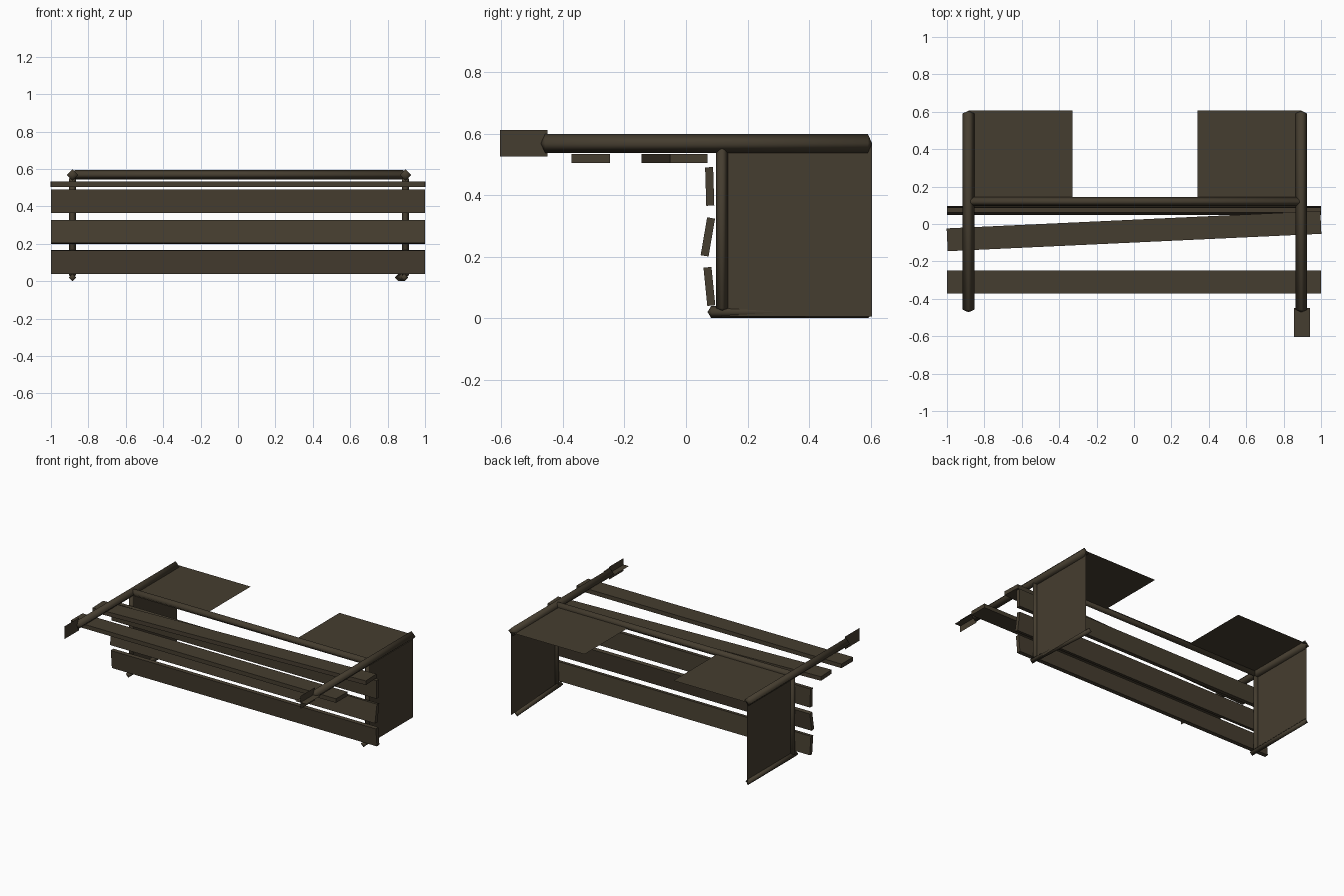
import bpy, bmesh, math
from mathutils import Vector, Euler

if "Cube" in bpy.data.objects:
    bpy.data.objects.remove(bpy.data.objects["Cube"])

wood = bpy.data.materials.new("dark_weathered_brown")
wood.diffuse_color = (0.060, 0.047, 0.029, 1)
wood.use_nodes = True
wood.node_tree.nodes["Principled BSDF"].inputs["Base Color"].default_value = wood.diffuse_color


def make(name, bm, smooth=False):
    bmesh.ops.recalc_face_normals(bm, faces=bm.faces)
    me = bpy.data.meshes.new(name)
    bm.to_mesh(me)
    bm.free()
    me.materials.append(wood)
    for p in me.polygons:
        p.use_smooth = smooth
    ob = bpy.data.objects.new(name, me)
    bpy.context.collection.objects.link(ob)
    return ob


def plank(name, loc, size, rot=(0, 0, 0)):
    bm = bmesh.new()
    bmesh.ops.create_cube(bm, size=1)
    bmesh.ops.scale(bm, vec=size, verts=bm.verts)
    ob = make(name, bm)
    ob.location = loc
    ob.rotation_euler = Euler(rot)
    return ob


def pole(name, a, b, r, tip=0.012):
    """Four-sided pole standing on its edge, with shallow pointed ends."""
    a, b = Vector(a), Vector(b)
    d = (b - a).normalized()
    ref = Vector((0, 1, 0)) if abs(d.z) > 0.9 else Vector((0, 0, 1))
    side = d.cross(ref).normalized()
    up = side.cross(d)
    bm = bmesh.new()
    rings = [[bm.verts.new(c + o * r) for o in (side, up, -side, -up)]
             for c in (a + d * tip, b - d * tip)]
    ends = [bm.verts.new(a), bm.verts.new(b)]
    for i in range(4):
        j = (i + 1) % 4
        bm.faces.new((rings[0][i], rings[0][j], rings[1][j], rings[1][i]))
        for ring, e in zip(rings, ends):
            bm.faces.new((ring[i], ring[j], e))
    return make(name, bm, True)


def sheet(name, corners):
    bm = bmesh.new()
    bm.faces.new([bm.verts.new(c) for c in corners])
    return make(name, bm)


# seat planks, the inner one knocked askew
plank("seat_plank_outer", (0, -0.31, 0.519), (2, 0.125, 0.028))
plank("seat_plank_askew", (0, -0.038, 0.519), (2, 0.122, 0.028), (0, 0, 0.0465))

# upright planks, each tilted a little
for i, (y, z, tilt) in enumerate([(0.076, 0.103, 0.10), (0.071, 0.264, -0.17), (0.077, 0.428, 0.03)]):
    plank(f"upright_plank_{i + 1}", (0, y, z), (2, 0.026, 0.125), (tilt, 0, 0))

# end frames: long top pole, post, foot pole and thin side and top sheets
for label, x, foot_back, inner in (("left", -0.885, -0.885, -0.33), ("right", 0.895, 0.858, 0.34)):
    pole(f"{label}_top_pole", (x, -0.472, 0.568), (x, 0.605, 0.568), 0.031, 0.014)
    pole(f"{label}_post", (x, 0.117, 0.02), (x, 0.117, 0.56), 0.019)
    pole(f"{label}_foot_pole", (x - 0.005 if x > 0 else x, 0.07, 0.02), (foot_back, 0.605, 0.02), 0.02)
    sheet(f"{label}_side_sheet", [(x, 0.117, 0.005), (x, 0.605, 0.005),
                                  (x, 0.605, 0.568), (x, 0.117, 0.568)])
    sheet(f"{label}_top_sheet", [(x, 0.117, 0.568), (inner, 0.117, 0.568),
                                 (inner, 0.608, 0.568), (x, 0.608, 0.568)])
    # thin upright fin at the front tip
    sheet(f"{label}_tip_fin", [(x, -0.605, 0.525), (x, -0.45, 0.525),
                               (x, -0.45, 0.612), (x, -0.605, 0.612)])

# flat fin on the right tip only
sheet("right_flat_fin", [(0.855, -0.605, 0.568), (0.94, -0.605, 0.568),
                         (0.94, -0.45, 0.568), (0.855, -0.45, 0.568)])

# cross pole joining the end frames
pole("cross_pole", (-0.885, 0.12, 0.57), (0.895, 0.12, 0.57), 0.025)
